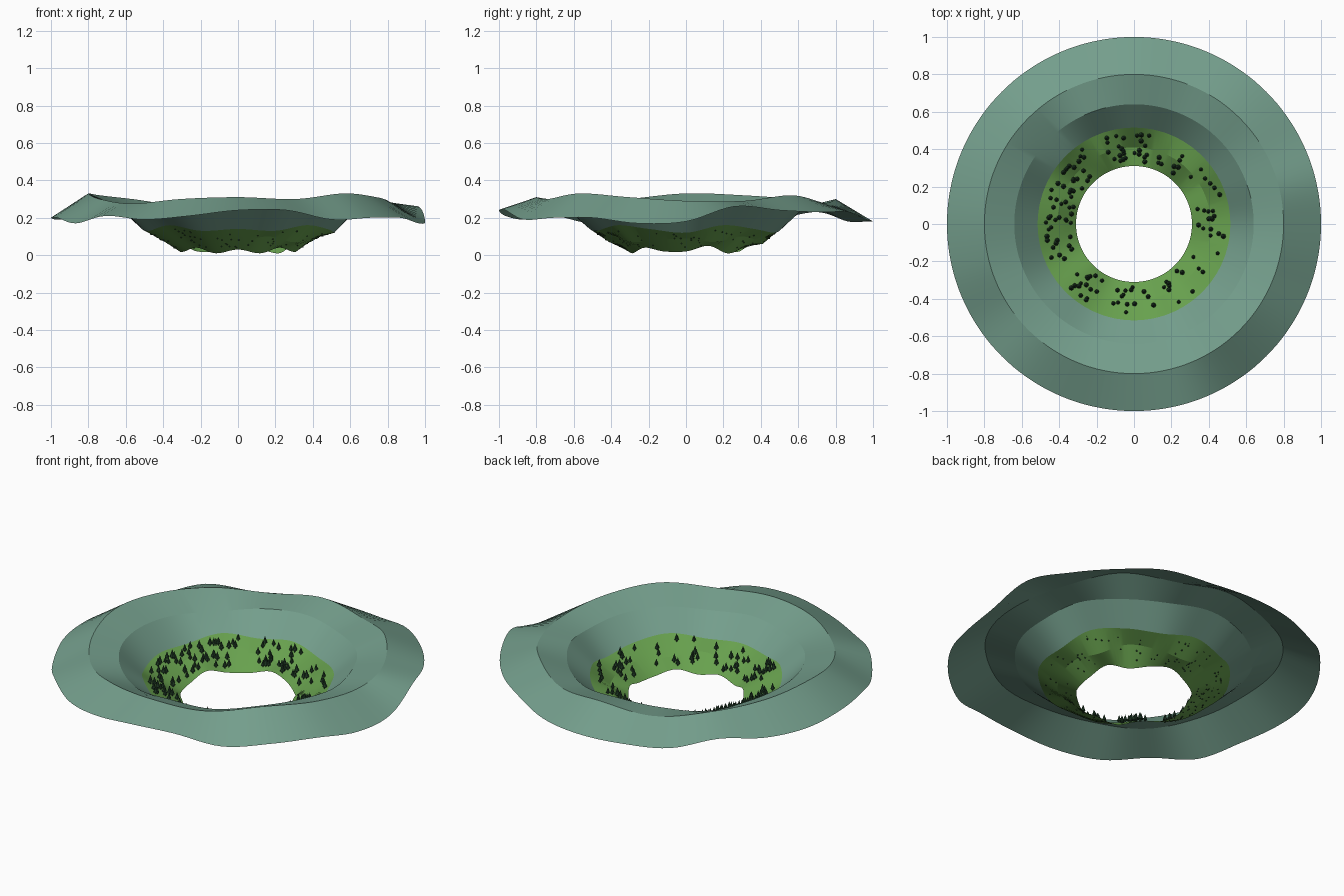
import bpy, bmesh, math, random

if "Cube" in bpy.data.objects:
    bpy.data.objects.remove(bpy.data.objects["Cube"])

random.seed(11)
SEG = 144
TAU = 2 * math.pi

# Ring radius -> heights sampled evenly around the circle
RINGS = [
    (0.31, [.02, .05, .01, .03, .05, .02, .02, .05, .02, .02, .04, .01, .03, .01, .04, .02]),
    (0.41, [.09, .07, .10, .08, .06, .09, .07, .10, .09, .07, .10, .08, .07, .10, .07, .08]),
    (0.515, [.12, .16, .14, .12, .15, .13, .16, .13, .14, .13, .16, .13, .14, .13, .16, .14]),
    (0.64, [.25, .27, .25, .24, .26, .25, .23, .25, .26, .26, .25, .23, .25, .24, .26, .26]),
    (0.80, [.29, .29, .32, .28, .30, .27, .30, .32, .33, .30, .275, .30, .31, .30, .33, .31]),
    (1.00, [.18, .26, .24, .23, .23, .19, .18, .18, .18, .23, .20, .19,
            .20, .20, .17, .21, .19, .21, .24, .24, .19, .20, .20, .17]),
]


def wave(vals, a):
    """Smooth periodic interpolation of ring heights."""
    n = len(vals)
    t = (a % TAU) / TAU * n
    i = int(t)
    f = t - i
    p0, p1, p2, p3 = (vals[(i + k) % n] for k in (-1, 0, 1, 2))
    return p1 + 0.5 * f * (p2 - p0 + f * (2*p0 - 5*p1 + 4*p2 - p3 + f * (3*(p1 - p2) + p3 - p0)))


def height(r, a):
    for (r0, v0), (r1, v1) in zip(RINGS, RINGS[1:]):
        if r <= r1:
            f = (r - r0) / (r1 - r0)
            return wave(v0, a) * (1 - f) + wave(v1, a) * f


def material(name, col):
    m = bpy.data.materials.new(name)
    m.diffuse_color = (*col, 1)
    m.use_nodes = True
    m.node_tree.nodes["Principled BSDF"].inputs["Base Color"].default_value = m.diffuse_color
    return m


def finish(bm, name, mat, smooth=None):
    me = bpy.data.meshes.new(name)
    bm.to_mesh(me)
    bm.free()
    me.materials.append(mat)
    ob = bpy.data.objects.new(name, me)
    bpy.context.collection.objects.link(ob)
    if smooth:
        bpy.ops.object.select_all(action='DESELECT')
        ob.select_set(True)
        bpy.context.view_layer.objects.active = ob
        bpy.ops.object.shade_smooth_by_angle(angle=math.radians(smooth))
    return ob


def terrain(name, rings, mat):
    bm = bmesh.new()
    loops = []
    for r, vals in rings:
        loops.append([bm.verts.new((r * math.cos(a), r * math.sin(a), max(0, wave(vals, a))))
                      for a in (TAU * i / SEG for i in range(SEG))])
    for lo, hi in zip(loops, loops[1:]):
        for i in range(SEG):
            j = (i + 1) % SEG
            bm.faces.new((lo[i], hi[i], hi[j], lo[j]))
    return finish(bm, name, mat, 12)


rock = material("hill_green", (.175, .343, .263))
grass = material("grass", (.137, .355, .076))
pine = material("pine", (.02, .06, .027))

# Outer hills and inner meadow
terrain("outer_hills", RINGS[2:], rock)
terrain("inner_meadow", RINGS[:3], grass)

# Pine trees scattered in clumps over the meadow: (angle, spread, count)
CLUMPS = [(5, 14, 15), (30, 10, 5), (62, 12, 8), (95, 16, 26), (130, 14, 12), (152, 13, 16),
          (172, 12, 13), (195, 12, 13), (228, 14, 16), (262, 12, 11), (290, 12, 9), (325, 16, 7)]
bm = bmesh.new()


def cone(x, y, z, r0, r1, h, n):
    rings = [[bm.verts.new((x + r * math.cos(TAU*i/n), y + r * math.sin(TAU*i/n), zz))
              for i in range(n)] for r, zz in ((r0, z), (r1, z + h))]
    for i in range(n):
        j = (i + 1) % n
        bm.faces.new((rings[0][i], rings[0][j], rings[1][j], rings[1][i]))
    bm.faces.new(rings[0][::-1])
    bm.faces.new(rings[1])


for centre, spread, count in CLUMPS:
    for _ in range(count):
        a = math.radians(centre + random.uniform(-spread, spread))
        r = random.uniform(.335, .485)
        s = random.uniform(.8, 1.1)
        x, y, z = r * math.cos(a), r * math.sin(a), height(r, a)
        cone(x, y, max(0, z - .003), .004 * s, .004 * s, .014 * s, 6)    # trunk
        cone(x, y, z + .010 * s, .0125 * s, .0005, .038 * s, 8)          # foliage
finish(bm, "pine_trees", pine)
